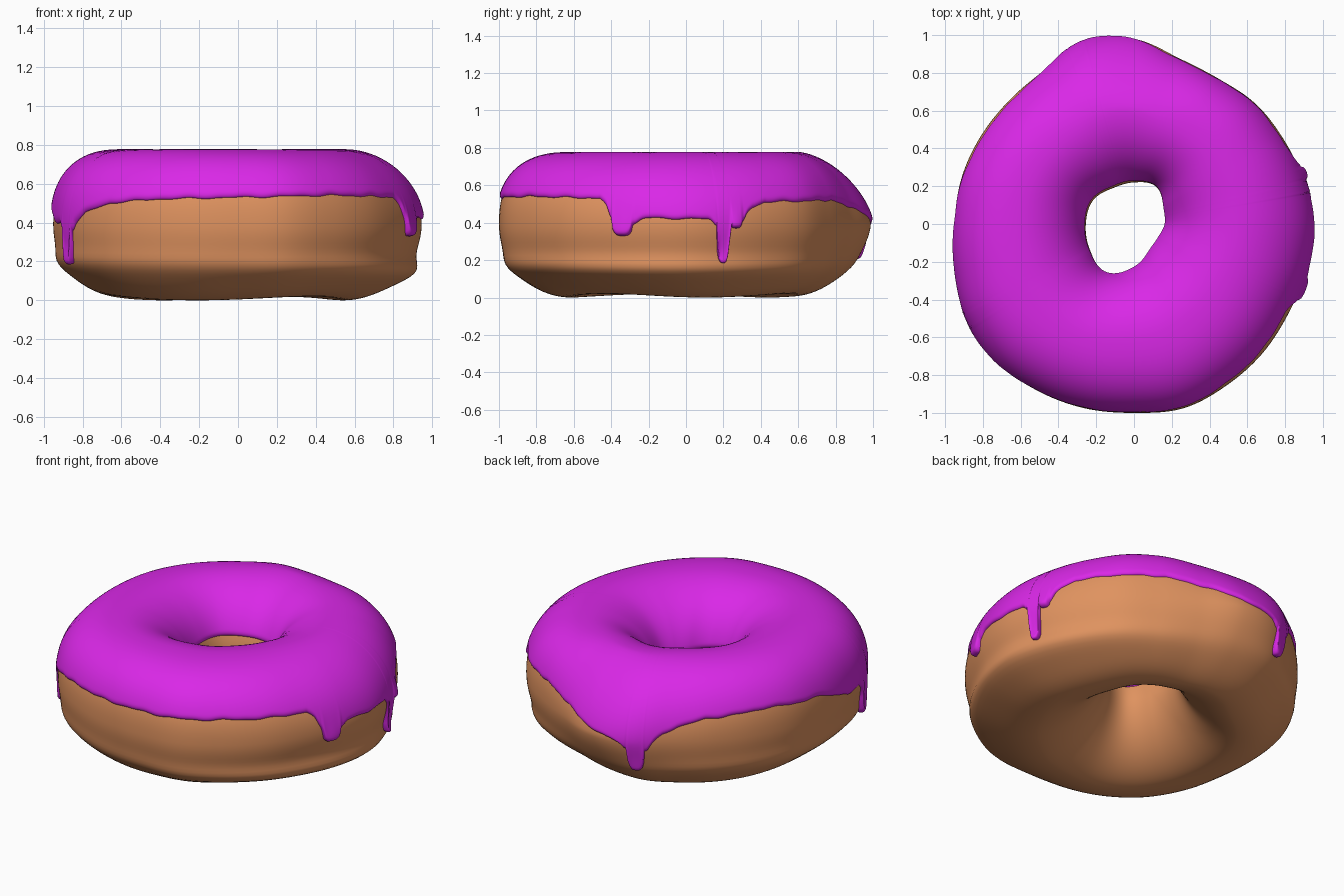
import bpy
from math import sin, cos, pi, radians, degrees, exp, asin, sqrt

cube = bpy.data.objects.get("Cube")
if cube:
    bpy.data.objects.remove(cube, do_unlink=True)

MID = 0.39  # height of the widest ring

# Evenly spaced readings around the ring, counter-clockwise from +x
OUTER = [.96, .94, .925, .92, .905, .925, .995, 1.01, .958, .945, .95, .96,
         .965, .985, 1.025, 1.045, 1.035, 1.025, 1.015, 1.025, 1, .98, .96, .96]
HOLE = [.15, .165, .215, .205, .205, .235, .24, .255, .28, .215, .15, .135]
SHOULDER = [1.9, 2.1, 2.3, 1.55, 2, 2.3, 2.4, 2.4, 2.4, 2.5, 2.4, 2.1]
BELLY = [1.9, 1.9, 1.9, 1.6, 1.9, 2, 2, 2, 2, 2, 2, 1.95]
# Bulge low on the outer side, fading out towards the back
LUMP = [.065, .05, .025, .01, .02, .025, .03, .03, .025, .03, .05, .065]
# Icing rim: angle, height
RIM = [(0, .42), (18, .42), (23, .48), (28, .51), (62, .52), (78, .48), (98, .4),
       (112, .37), (117, .44), (122, .48), (132, .52), (155, .54), (180, .5), (196, .4),
       (214, .39), (220, .45), (230, .5), (245, .52), (300, .54), (330, .53),
       (333, .5), (336, .43), (360, .42)]
# Drips: angle, tip height, half width in degrees
DRIPS = [(339, .33, 3.7), (12.4, .19, 2.3), (16.8, .37, 2.2), (108, .21, 3), (210, .19, 2.7)]


def ring(values, a):
    """Smooth closed interpolation of evenly spaced values."""
    n = len(values)
    f = (a / (2 * pi)) % 1 * n
    i, t = int(f), f - int(f)
    p, q, r, s = (values[(i + k) % n] for k in (-1, 0, 1, 2))
    return q + t / 2 * (r - p + t * (2*p - 5*q + 4*r - s + t * (3*(q - r) + s - p)))


def power(v, n):
    return (1 if v >= 0 else -1) * abs(v) ** (2 / n)


def half_height(a, up):
    return 0.372 if up else 0.38 + 0.01 * sin(3 * a + 1)


def surface(a, phi, lift=0):
    """Point on the dough at ring angle a and section angle phi, pushed out by lift."""
    out, hole = ring(OUTER, a) - 0.015, ring(HOLE, a) + 0.015
    c, s = cos(phi), sin(phi)
    n = ring(SHOULDER if s >= 0 else BELLY, a)
    if c < 0:
        n = 2 if s >= 0 else 1.7
    r = (out + hole) / 2 + (out - hole) / 2 * power(c, n) + lift * c
    z = MID + half_height(a, s >= 0) * power(s, n) + lift * s
    if c > 0:
        r += ring(LUMP, a) * exp(-((z - 0.165 + 0.025 * cos(a)) / 0.07) ** 2)
    return r * cos(a), r * sin(a), z


def section_angle(a, z):
    """Outer section angle at which the dough reaches height z."""
    up = z >= MID
    n = ring(SHOULDER if up else BELLY, a)
    v = min(abs(z - MID) / half_height(a, up), 1)
    return asin(v ** (n / 2)) * (1 if up else -1)


def rim_height(a):
    """Lower edge of the icing and the roundness of any drip there."""
    d = degrees(a) % 360
    for (d0, z0), (d1, z1) in zip(RIM, RIM[1:]):
        if d0 <= d <= d1:
            z = z0 + (z1 - z0) * (d - d0) / (d1 - d0)
            break
    z += 0.003 * sin(23 * a) + 0.002 * sin(41 * a + 1)
    base, bulge = z, 0
    for angle, tip, width in DRIPS:
        u = abs((d - angle + 180) % 360 - 180) / width
        drop = (base - tip) * (sqrt(1 - u ** 4) if u < 1 else 0)
        fillet = 0.035 * exp(-((u - 1) * 1.5) ** 2) if u >= 1 else 0.035
        z = min(z, base - max(drop, fillet))
        if u < 1:
            bulge = max(bulge, sqrt(1 - u * u))
    return z, bulge


def material(name, colour):
    m = bpy.data.materials.new(name)
    m.use_nodes = True
    m.diffuse_color = (*colour, 1)
    bsdf = m.node_tree.nodes["Principled BSDF"]
    bsdf.inputs["Base Color"].default_value = (*colour, 1)
    bsdf.inputs["Roughness"].default_value = 0.5
    return m


def grid_object(name, columns, rows, closed, mat):
    """Skin columns of points that run around the ring."""
    n = len(columns)
    verts = [p for col in columns for p in col]
    faces = []
    for i in range(n):
        k = (i + 1) % n
        for j in range(rows if closed else rows - 1):
            m = (j + 1) % rows
            faces.append((i*rows + j, k*rows + j, k*rows + m, i*rows + m))
    mesh = bpy.data.meshes.new(name)
    mesh.from_pydata(verts, [], faces)
    mesh.materials.append(mat)
    mesh.polygons.foreach_set("use_smooth", [True] * len(faces))
    obj = bpy.data.objects.new(name, mesh)
    bpy.context.scene.collection.objects.link(obj)


def icing_column(a, rows):
    z, bulge = rim_height(a)
    start = section_angle(a, z)
    end = pi - 0.24 + 0.08 * cos(a - radians(310))
    points = []
    for j in range(rows):
        phi = start + (end - start) * (1 - cos(pi * j / (rows - 1))) / 2
        low, high = (phi - start) * 0.39, (end - phi) * 0.39
        # Rounded lip at both edges, swollen drips
        e = 1 - min(low, high, 0.03) / 0.03
        lift = 0.018 + 0.018 * bulge * exp(-(low / 0.09) ** 2)
        points.append(surface(a, phi, lift * sqrt(max(0, 1 - e * e)) - 0.002))
    return points


# Dough ring
DOUGH_COLS, DOUGH_ROWS = 240, 96
dough = [[surface(2*pi*i / DOUGH_COLS, 2*pi*j / DOUGH_ROWS) for j in range(DOUGH_ROWS)]
         for i in range(DOUGH_COLS)]
grid_object("dough_ring", dough, DOUGH_ROWS, True,
            material("baked dough", (0.74, 0.29, 0.115)))

# Icing with drips
ICING_COLS, ICING_ROWS = 720, 56
icing = [icing_column(2*pi*i / ICING_COLS, ICING_ROWS) for i in range(ICING_COLS)]
grid_object("icing", icing, ICING_ROWS, False,
            material("purple icing", (0.7, 0.021, 0.8)))
